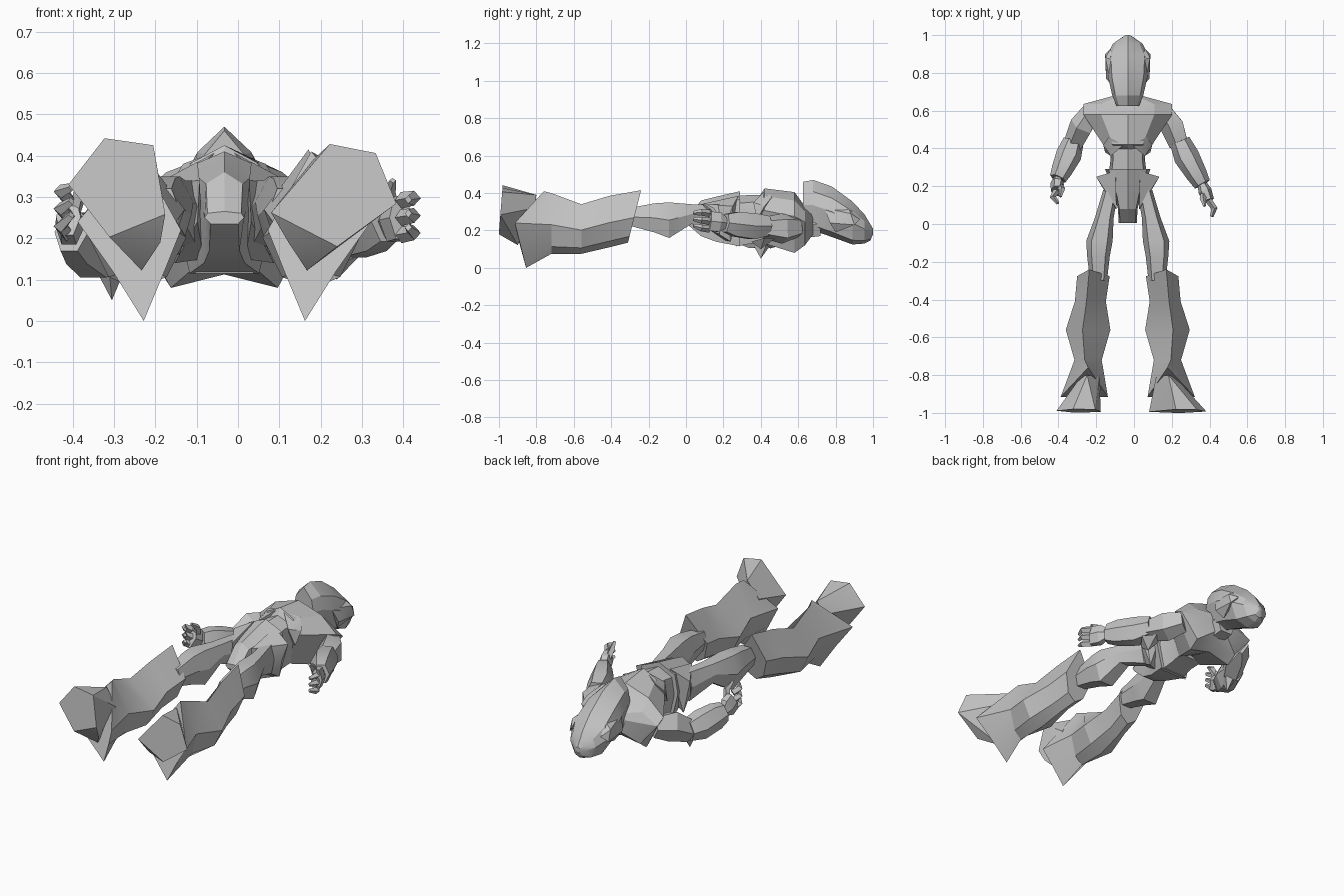
import bpy, bmesh, math
from mathutils import Vector

if "Cube" in bpy.data.objects:
    bpy.data.objects.remove(bpy.data.objects["Cube"], do_unlink=True)

AXIS = -0.033          # centre line of the figure
SHADE = (0.55, 0.55, 0.55, 1)
grey = bpy.data.materials.new("plain_grey")
grey.use_nodes = True
grey.diffuse_color = SHADE
grey.node_tree.nodes["Principled BSDF"].inputs["Base Color"].default_value = SHADE

# cross-sections: (side -1..1, height 0..1)
MASK = [(0, 1), (.8, .77), (1, .5), (.65, .1), (0, 0), (-.65, .1), (-1, .5), (-.8, .77)]
SHIN = [(.25, 1), (1, .48), (.6, .12), (0, 0), (-.6, .12), (-1, .48)]
OCT = [(0, 1), (.6, .86), (1, .6), (.55, 0), (0, .1), (-.55, 0), (-1, .6), (-.6, .86)]
BOX = [(.6, 1), (1, .5), (.6, 0), (-.6, 0), (-1, .5), (-.6, 1)]
ROOF = [(0, 1), (.85, .85), (1, .5), (.7, 0), (-.7, 0), (-1, .5), (-.85, .85)]


def finish(name, bm):
    bmesh.ops.recalc_face_normals(bm, faces=bm.faces)
    mesh = bpy.data.meshes.new(name)
    bm.to_mesh(mesh)
    bm.free()
    mesh.materials.append(grey)
    ob = bpy.data.objects.new(name, mesh)
    bpy.context.collection.objects.link(ob)
    bpy.ops.object.select_all(action='DESELECT')
    ob.select_set(True)
    bpy.context.view_layer.objects.active = ob
    bpy.ops.object.shade_smooth_by_angle(angle=math.radians(22))


def skin(name, rings):
    """Bridge a list of point rings and cap both ends."""
    bm = bmesh.new()
    rows = [[bm.verts.new(p) for p in r] for r in rings]
    n = len(rows[0])
    for a, b in zip(rows, rows[1:]):
        for i in range(n):
            j = (i + 1) % n
            bm.faces.new((a[i], a[j], b[j], b[i]))
    bm.faces.new(rows[0])
    bm.faces.new(rows[-1])
    finish(name, bm)


def section(profile, side, y, d, half, z0, z1, lean=0):
    """Cross-section at y; lean shifts its upper part along y."""
    return [(AXIS + side * (d + u * half), y + lean * v, z0 + (z1 - z0) * v) for u, v in profile]


def loft(name, profile, stations, side=1):
    skin(name, [section(profile, side, *s) for s in stations])


def tube(name, points, radii, sides=5):
    """Faceted limb following a path."""
    pts = [Vector(p) for p in points]
    rings = []
    for i, p in enumerate(pts):
        t = (pts[min(i + 1, len(pts) - 1)] - pts[max(i - 1, 0)]).normalized()
        a = t.cross(Vector((0, 0, 1))).normalized()
        b = a.cross(t)
        w, h = radii[i]
        rings.append([p + a * w * math.cos(k * math.tau / sides) + b * h * math.sin(k * math.tau / sides)
                      for k in range(sides)])
    skin(name, rings)


def hull(name, points):
    bm = bmesh.new()
    for p in points:
        bm.verts.new(p)
    bmesh.ops.convex_hull(bm, input=bm.verts)
    finish(name, bm)


# head: ridged mask with the chin raised
loft("head", MASK, [
    (.625, 0, .06, .21, .46), (.68, 0, .082, .20, .47), (.78, 0, .105, .165, .435),
    (.89, 0, .112, .125, .355), (.955, 0, .078, .13, .285), (.985, 0, .035, .145, .235),
    (1.0, 0, .012, .18, .21)])
loft("neck", BOX, [(.56, 0, .07, .15, .3), (.72, 0, .06, .17, .3)])

# torso
loft("chest", OCT, [
    (.39, 0, .10, .15, .38), (.42, 0, .13, .13, .425), (.58, 0, .235, .08, .405),
    (.635, 0, .235, .12, .33), (.68, 0, .07, .18, .30)])
loft("abdomen", ROOF, [(.27, 0, .10, .115, .385), (.35, 0, .09, .13, .39), (.43, 0, .10, .14, .39)])
# wedge-ended pelvis
loft("pelvis", ROOF, [
    (.005, 0, .048, .235, .265), (.08, 0, .052, .17, .36), (.16, 0, .07, .14, .38), (.29, 0, .12, .115, .41)])

# sole outlines, one for each foot
soles = {-1: [(-.41, .33), (-.323, .442), (-.205, .425), (-.176, .258), (-.311, .203)],
         1: [(.222, .428), (.333, .406), (.383, .284), (.24, .18), (.08, .262)]}

for s, label in ((-1, "right"), (1, "left")):
    def P(d, y, z):
        return (AXIS + s * d, y, z)

    # ear guard and chest lobe
    hull(label + "_ear_guard", [P(.09, .93, .26), P(.12, .9, .23), P(.118, .88, .29), P(.115, .77, .24),
                                P(.09, .74, .32), P(.085, .8, .19), P(.08, .87, .32)])
    hull(label + "_chest_lobe", [P(.02, .42, .41), P(.09, .36, .35), P(.13, .42, .33), P(.12, .38, .26),
                                 P(.10, .46, .38), P(.06, .42, .25)])
    # hip plates
    hull(label + "_hip_plate", [P(.065, .28, .385), P(.167, .25, .33), P(.15, .22, .25), P(.06, .08, .34),
                                P(.065, .08, .24), P(.12, .24, .14), P(.05, .2, .15)])
    # legs
    loft(label + "_thigh", BOX, [
        (.18, .09, .04, .18, .34), (.03, .125, .05, .235, .34), (-.09, .15, .07, .16, .35),
        (-.17, .155, .06, .19, .345), (-.30, .155, .045, .225, .32)], s)
    shin = [section(SHIN, s, *st) for st in (
        (-.31, .182, .086, .135, .415, .07), (-.41, .198, .082, .11, .385), (-.56, .21, .118, .075, .34),
        (-.72, .21, .072, .075, .40))]
    # flared ankle cuff ending in a heel spike
    shin.append([P(.21, -.76, .41), P(.355, -.915, .24), P(.27, -.885, .12),
                 P(.195, -.855, 0), P(.145, -.885, .12), P(.105, -.915, .22)])
    skin(label + "_shin", shin)
    # flared foot with a flat sole
    hull(label + "_foot", [(x, -.98 - .08 * (.442 - z), z) for x, z in soles[s]] +
         [P(.215, -.80, .39), P(.25, -.81, .32), P(.15, -.81, .3),
          P(.2, -.9, .122), P(.155, -.96, .19)])

    # arms, each with its own pose
    elbow, wrist, tip, spike = ((.287, .42, .155), (.37, .24, .215), (.385, .11, .29), .05) if s < 0 else \
                               ((.275, .42, .215), (.395, .21, .24), (.46, .04, .26), .1)
    E, W, T = (Vector(P(*p)) for p in (elbow, wrist, tip))
    tube(label + "_upper_arm", [P(.19, .60, .22), P(.24, .52, .21), E], [(.05, .06), (.068, .085), (.055, .06)])
    tube(label + "_forearm", [E + Vector((0, .02, .01)), E.lerp(W, .3), E.lerp(W, .75), W],
         [(.055, .06), (.068, .08), (.056, .075), (.045, .055)], 6)
    hull(label + "_elbow_spike", [P(.272, .40, spike), P(.23, .44, .15), P(.33, .42, .16), P(.28, .35, .14),
                                  P(.28, .48, .16)])
    palm = W.lerp(T, .5)
    tube(label + "_palm", [W, W.lerp(T, .2), palm], [(.025, .035), (.036, .06), (.03, .06)], 6)
    # curled fingers and thumb
    bend = Vector((-s * .015, 0, 0))
    for k in range(3):
        up = Vector((0, 0, .042 * (k - 1)))
        tube(f"{label}_finger_{k + 1}", [palm + up, W.lerp(T, .75) + up - bend, T + up * .8 + bend],
             [(.018, .02), (.017, .018), (.009, .01)], 4)
    tube(label + "_thumb", [W.lerp(T, .2), palm + Vector((-s * .03, .01, .06)), palm + Vector((-s * .02, -.03, .09))],
         [(.02, .02), (.017, .017), (.008, .008)], 4)
